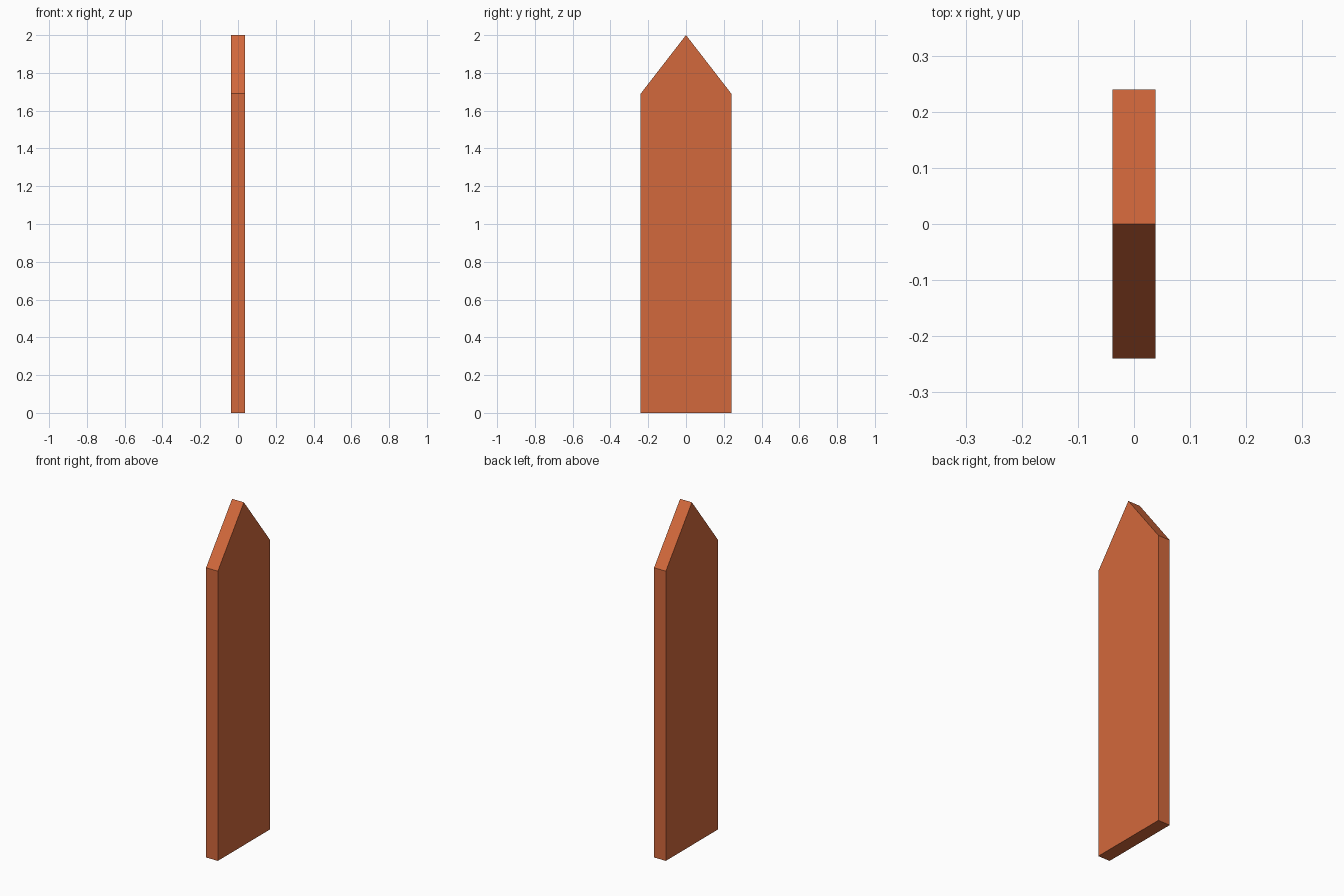
import bpy
import bmesh
from mathutils import Vector

if "Cube" in bpy.data.objects:
    bpy.data.objects.remove(bpy.data.objects["Cube"])

HALF_WIDTH, THICKNESS, SHOULDER, TIP = 0.24, 0.076, 1.69, 2.0

# Pointed board profile, in the y-z plane
profile = [(-HALF_WIDTH, 0), (HALF_WIDTH, 0), (HALF_WIDTH, SHOULDER),
           (0, TIP), (-HALF_WIDTH, SHOULDER)]

# Extrude the profile through the board's thickness
bm = bmesh.new()
face = bm.faces.new([bm.verts.new((-THICKNESS / 2, y, z)) for y, z in profile])
extruded = bmesh.ops.extrude_face_region(bm, geom=[face], use_keep_orig=True)
moved = [g for g in extruded["geom"] if isinstance(g, bmesh.types.BMVert)]
bmesh.ops.translate(bm, verts=moved, vec=Vector((THICKNESS, 0, 0)))
bmesh.ops.recalc_face_normals(bm, faces=bm.faces)

mesh = bpy.data.meshes.new("fence_picket")
bm.to_mesh(mesh)
bm.free()
picket = bpy.data.objects.new("fence_picket", mesh)
bpy.context.collection.objects.link(picket)

# Orange-brown wood
wood = bpy.data.materials.new("orange_wood")
wood.diffuse_color = (0.65, 0.14, 0.045, 1)
wood.use_nodes = True
wood.node_tree.nodes["Principled BSDF"].inputs["Base Color"].default_value = wood.diffuse_color
mesh.materials.append(wood)
